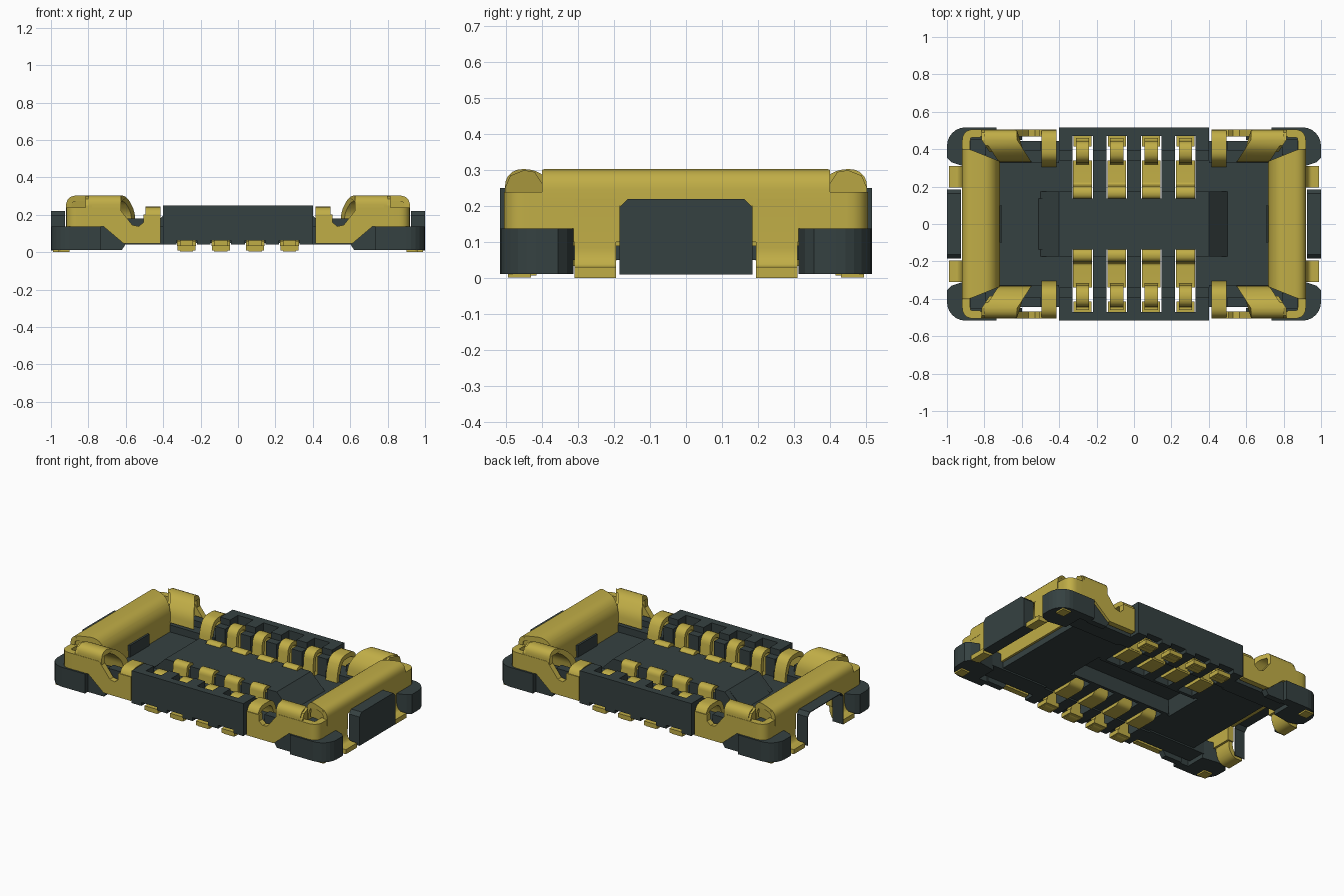
import bpy, bmesh, math
from mathutils import Vector, Matrix

cube = bpy.data.objects.get("Cube")
if cube:
    bpy.data.objects.remove(cube)


def material(name, rgb):
    m = bpy.data.materials.new(name)
    m.use_nodes = True
    m.diffuse_color = (*rgb, 1)
    m.node_tree.nodes["Principled BSDF"].inputs["Base Color"].default_value = (*rgb, 1)
    return m


DARK = material("dark slate plastic", (0.036, 0.053, 0.053))
GOLD = material("gold metal", (0.53, 0.42, 0.062))


def prism(name, pts, axis, a, b, mat, mirror=(1, 1), smooth=False):
    """Extrude a 2D outline along an axis from a to b, optionally mirrored in x and y."""
    def place(p, t):
        u, v = p
        return {"x": (t, u, v), "y": (u, t, v), "z": (u, v, t)}[axis]
    bm = bmesh.new()
    lo = [bm.verts.new(place(p, a)) for p in pts]
    hi = [bm.verts.new(place(p, b)) for p in pts]
    bm.faces.new(lo)
    bm.faces.new(hi)
    n = len(pts)
    for i in range(n):
        j = (i + 1) % n
        bm.faces.new((lo[i], lo[j], hi[j], hi[i]))
    bm.transform(Matrix.Diagonal((mirror[0], mirror[1], 1, 1)))
    bmesh.ops.recalc_face_normals(bm, faces=bm.faces)
    mesh = bpy.data.meshes.new(name)
    bm.to_mesh(mesh)
    bm.free()
    mesh.materials.append(mat)
    ob = bpy.data.objects.new(name, mesh)
    bpy.context.collection.objects.link(ob)
    if smooth:
        bpy.ops.object.select_all(action="DESELECT")
        ob.select_set(True)
        bpy.context.view_layer.objects.active = ob
        bpy.ops.object.shade_smooth_by_angle(angle=math.radians(35))
    return ob


def box(name, x, y, z, mat, mirror=(1, 1)):
    pts = [(x[0], y[0]), (x[1], y[0]), (x[1], y[1]), (x[0], y[1])]
    return prism(name, pts, "z", z[0], z[1], mat, mirror)


def rounded(pts, r, steps=5):
    """Round the inner corners of an open path."""
    P = [Vector(p) for p in pts]
    out = [P[0]]
    for i in range(1, len(P) - 1):
        d0, d1 = P[i - 1] - P[i], P[i + 1] - P[i]
        k = min(r, d0.length * 0.49, d1.length * 0.49)
        s, e = P[i] + d0.normalized() * k, P[i] + d1.normalized() * k
        for j in range(steps + 1):
            t = j / steps
            out.append(s * (1 - t) ** 2 + P[i] * 2 * t * (1 - t) + e * t * t)
    return out + [P[-1]]


def strip(name, path, thick, axis, a, b, mat, mirror=(1, 1), r=0.04):
    """Bent sheet metal: a rounded path given thickness, then extruded."""
    P = rounded(path, r)
    left, right = [], []
    for i, p in enumerate(P):
        d = (P[min(i + 1, len(P) - 1)] - P[max(i - 1, 0)]).normalized()
        nrm = Vector((-d.y, d.x)) * thick / 2
        left.append(tuple(p + nrm))
        right.append(tuple(p - nrm))
    return prism(name, left + right[::-1], axis, a, b, mat, mirror, smooth=True)


CONTACT_X = [-0.275, -0.092, 0.092, 0.275]
GAPS = [(-0.40, -0.33), (-0.22, -0.147), (-0.037, 0.037), (0.147, 0.22), (0.33, 0.40)]

# Centre island with sloped ends, hollow underneath
prism("centre_island", [(-0.51, 0.05), (-0.51, 0.095), (-0.4, 0.195), (0.4, 0.195),
      (0.5, 0.095), (0.5, 0.05), (0.38, 0.05), (0.36, 0.145), (-0.36, 0.145),
      (-0.38, 0.05)], "y", -0.135, 0.135, DARK)

for sy in (-1, 1):
    m = (1, sy)
    side = "back" if sy > 0 else "front"
    # Long side wall, relieved below at each contact, with stepped ribs between them
    box(side + "_wall", (-0.4, 0.4), (0.47, 0.517), (0.062, 0.25), DARK, m)
    box(side + "_island_side", (-0.36, 0.36), (0.115, 0.135), (0.05, 0.15), DARK, m)
    for x0, x1 in GAPS:
        box(side + "_wall_foot", (x0, x1), (0.47, 0.517), (0.04, 0.062), DARK, m)
        prism(side + "_wall_rib", [(0.34, 0.04), (0.475, 0.04), (0.475, 0.25), (0.39, 0.25),
              (0.39, 0.21), (0.34, 0.21)], "x", x0, x1, DARK, m)
        prism(side + "_floor_rib", [(0.13, 0.05), (0.345, 0.05), (0.345, 0.095),
              (0.175, 0.095), (0.175, 0.195), (0.13, 0.195)], "x", x0, x1, DARK, m)
    # Sloped island shoulders beyond the contacts
    for sx in (-1, 1):
        prism(side + "_island_shoulder", [(0.39, 0.06), (0.5, 0.06), (0.5, 0.095),
              (0.4, 0.195), (0.39, 0.195)], "y", 0.13, 0.175, DARK, (sx, sy))
    for cx in CONTACT_X:
        # Contact spring: solder tail, hoop at the wall, flat valley, raised tip
        strip(side + "_contact_hoop", [(0.49, 0.015), (0.435, 0.015), (0.43, 0.22),
              (0.345, 0.22), (0.33, 0.045)], 0.025, "x", cx - 0.035, cx + 0.035, GOLD, m)
        strip(side + "_contact_tip", [(0.34, 0.045), (0.20, 0.045), (0.19, 0.2),
              (0.145, 0.2), (0.143, 0.16)], 0.022, "x",
              cx - 0.05, cx + 0.05, GOLD, m, r=0.025)
        box(side + "_solder_tail", (cx - 0.048, cx + 0.048), (0.415, 0.495),
            (0.008, 0.035), GOLD, m)
        box(side + "_tail_root", (cx - 0.035, cx + 0.035), (0.42, 0.46),
            (0.03, 0.065), GOLD, m)

for sx in (-1, 1):
    end = "left" if sx > 0 else "right"
    e = (sx, 1)
    box(end + "_floor_plate", (0.40, 0.73), (-0.36, 0.36), (0.05, 0.095), DARK, e)
    box(end + "_inner_stop", (0.705, 0.72), (-0.1, 0.1), (0.09, 0.17), DARK, e)

    # Rounded end bar, folded inwards, with closed ends mitred towards the inner edge
    bar = strip(end + "_end_bar", [(0.905, 0.20), (0.905, 0.288), (0.775, 0.288),
                (0.735, 0.235), (0.73, 0.09)], 0.03, "y", -0.40, 0.40, GOLD, e, r=0.05)
    caps = [prism(end + "_end_bar_cap", [(0.905, 0.2), (0.905, 0.26), (0.885, 0.288),
                  (0.80, 0.288), (0.775, 0.27), (0.765, 0.2)], "y", 0.375, 0.398, GOLD,
                  (sx, sy)) for sy in (-1, 1)]
    for part in [bar] + caps:
        for v in part.data.vertices:
            v.co.y *= 1 - max(0, 0.88 - abs(v.co.x))

    # End block: solid at one end, open shell at the other
    arch = [(-0.185, 0.01), (-0.185, 0.197), (-0.162, 0.22),
            (0.162, 0.22), (0.185, 0.197), (0.185, 0.01)]
    if sx > 0:
        prism(end + "_end_block", arch, "x", 0.925, 1.0, DARK)
    else:
        shell = arch + [(y * 0.975, z - (0.005 if z > 0.1 else 0)) for y, z in arch[::-1]]
        prism(end + "_end_shell", shell, "x", 0.925, 1.0, DARK, e)

    for sy in (-1, 1):
        m = (sx, sy)
        n = end + ("_back" if sy > 0 else "_front")
        # Plastic corner with a rounded outer edge
        arc = [(0.90 + 0.10 * math.cos(t * math.pi / 12),
                0.417 + 0.10 * math.sin(t * math.pi / 12)) for t in range(7)]
        prism(n + "_corner", [(0.80, 0.33), (0.92, 0.312), (0.975, 0.33), (1.0, 0.355)] + arc +
              [(0.735, 0.517), (0.735, 0.46), (0.80, 0.46)], "z", 0.012, 0.138, DARK, m)
        box(n + "_corner_post", (0.79, 0.875), (0.37, 0.455), (0.12, 0.21), DARK, m)
        # Inner ledge and the raised post behind the arm's notch
        box(n + "_ledge", (0.40, 0.81), (0.325, 0.445), (0.04, 0.14), DARK, m)
        box(n + "_notch_post", (0.50, 0.62), (0.39, 0.445), (0.13, 0.18), DARK, m)
        prism(n + "_skirt", [(0.62, 0.012), (0.74, 0.012), (0.74, 0.138), (0.72, 0.138),
              (0.60, 0.045)], "y", 0.45, 0.488, DARK, m)

        # Metal side arm with a notch
        prism(n + "_side_arm", [(0.86, 0.138), (0.72, 0.138), (0.61, 0.045), (0.415, 0.045),
              (0.415, 0.20), (0.505, 0.20), (0.505, 0.16), (0.53, 0.138), (0.565, 0.145),
              (0.64, 0.24), (0.86, 0.24)], "y", 0.468, 0.505, GOLD, m)
        # Corner wrap from side arm to end face
        strip(n + "_corner_wrap", [(0.82, 0.484), (0.897, 0.484), (0.897, 0.185)],
              0.043, "z", 0.10, 0.24, GOLD, m, r=0.07)
        # Folded side tab, leaning towards the middle as it comes inwards
        tab = strip(n + "_side_tab", [(0.488, 0.20), (0.488, 0.288), (0.415, 0.288),
                    (0.355, 0.22), (0.345, 0.15)], 0.03, "x", 0.625, 0.80, GOLD, m, r=0.045)
        # Closed outer end of the tab
        cap = prism(n + "_tab_end", [(0.503, 0.20), (0.503, 0.25), (0.488, 0.285), (0.45, 0.3),
                    (0.42, 0.295), (0.385, 0.24), (0.385, 0.20)], "x", 0.78, 0.815, GOLD, m)
        for v in tab.data.vertices[:] + cap.data.vertices[:]:
            v.co.x -= sx * 0.65 * max(0, 0.45 - abs(v.co.y))
        # Small clip hooking over the wall
        strip(n + "_clip", [(0.488, 0.06), (0.488, 0.228), (0.36, 0.228), (0.33, 0.17),
              (0.315, 0.07)], 0.03, "x", 0.415, 0.495, GOLD, m, r=0.05)
        # End leg and solder foot
        strip(n + "_end_leg", [(0.905, 0.22), (0.905, 0.06), (0.93, 0.016), (0.99, 0.016)],
              0.03, "y", 0.195, 0.31, GOLD, m, r=0.04)
        # Solder pad under the corner
        box(n + "_corner_pad", (0.90, 0.96), (0.43, 0.495), (0.002, 0.02), GOLD, m)
